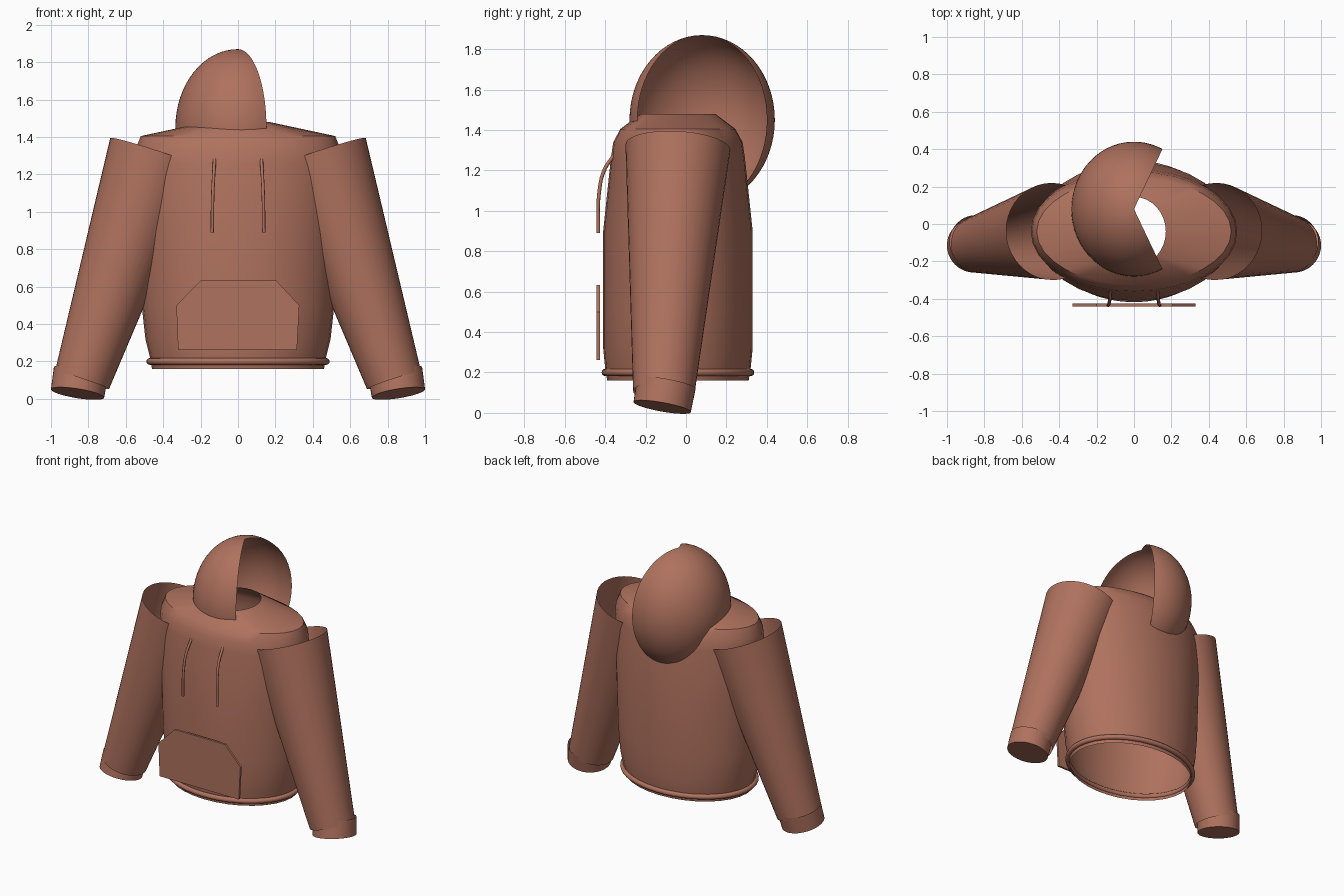
import bpy, bmesh
from math import sin, cos, pi, radians
from mathutils import Vector

if "Cube" in bpy.data.objects:
    bpy.data.objects.remove(bpy.data.objects["Cube"])

cloth = bpy.data.materials.new("clay_brown_cloth")
cloth.use_nodes = True
colour = (0.43, 0.168, 0.112, 1)
cloth.diffuse_color = colour
cloth.node_tree.nodes["Principled BSDF"].inputs["Base Color"].default_value = colour


def finish(name, bm, smooth=True):
    bmesh.ops.remove_doubles(bm, verts=bm.verts, dist=0.0001)
    bmesh.ops.recalc_face_normals(bm, faces=bm.faces)
    mesh = bpy.data.meshes.new(name)
    bm.to_mesh(mesh)
    bm.free()
    obj = bpy.data.objects.new(name, mesh)
    bpy.context.collection.objects.link(obj)
    mesh.materials.append(cloth)
    if smooth:
        bpy.ops.object.select_all(action='DESELECT')
        obj.select_set(True)
        bpy.context.view_layer.objects.active = obj
        bpy.ops.object.shade_smooth_by_angle(angle=radians(35))
    return obj


def loft(name, rings, closed=True, cap=False):
    """Skin a list of point rings; optionally close the last ring with a cap."""
    bm = bmesh.new()
    rows = [[bm.verts.new(p) for p in ring] for ring in rings]
    n = len(rows[0])
    for a, b in zip(rows, rows[1:]):
        for i in range(n if closed else n - 1):
            j = (i + 1) % n
            bm.faces.new((a[i], a[j], b[j], b[i]))
    if cap:
        bm.faces.new(rows[-1])
    return finish(name, bm)


def ellipse(z, rx, ry, n=32, cy=-0.04):
    return [(rx * cos(2 * pi * i / n), cy + ry * sin(2 * pi * i / n), z) for i in range(n)]


def disc(centre, axis, r, n=40):
    turn = Vector((0, 0, 1)).rotation_difference(axis)
    return [centre + turn @ Vector((r * cos(2 * pi * i / n), r * sin(2 * pi * i / n), 0))
            for i in range(n)]


# Hollow body, open at the waist and the neck
body = [(0.16, 0.46, 0.35), (0.22, 0.47, 0.36), (0.32, 0.495, 0.37), (0.5, 0.515, 0.37),
        (0.9, 0.53, 0.37), (1.26, 0.552, 0.332), (1.34, 0.546, 0.32),
        (1.405, 0.52, 0.285), (1.48, 0.17, 0.185)]
loft("body", [ellipse(*ring) for ring in body])

# Rolled hem round the waist
loft("waist_hem", [ellipse(0.2 + 0.018 * sin(a), 0.472 + 0.018 * cos(a), 0.36 + 0.018 * cos(a), 48)
                   for a in [2 * pi * k / 12 for k in range(13)]])

# Hood: part of an egg-shaped shell, open on one side
hood = []
for k in range(33):
    t = pi * k / 32
    hood.append([(0.335 * sin(t) * cos(p), 0.08 + 0.36 * sin(t) * sin(p), 1.45 + 0.42 * cos(t))
                 for p in [radians(63 + 234 * i / 40) for i in range(41)]])
loft("hood", hood, closed=False)

for side, s in (("left", 1), ("right", -1)):
    # Tapered sleeve, open at the shoulder
    top = Vector((0.436 * s, -0.04, 1.314))
    low = Vector((0.834 * s, -0.11, 0.1))
    axis = (top - low).normalized()
    loft(side + "_sleeve", [disc(top, axis, 0.26), disc(low, axis, 0.152)])

    # Cuff with a closed end
    tilt = Vector((-0.16 * s, 0.18, 1)).normalized()
    end = Vector((0.858 * s, -0.118, 0.029))
    loft(side + "_cuff", [disc(end + tilt * 0.12, tilt, 0.147), disc(end, tilt, 0.144)], cap=True)

    # Drawstring hanging from the neck
    curve = bpy.data.curves.new(side + "_drawstring", 'CURVE')
    curve.dimensions = '3D'
    curve.bevel_depth = 0.009
    curve.bevel_resolution = 2
    curve.use_fill_caps = True
    path = [(0.125, -0.35, 1.285), (0.13, -0.405, 1.2), (0.135, -0.43, 1.09), (0.138, -0.434, 0.89)]
    spline = curve.splines.new('BEZIER')
    spline.bezier_points.add(len(path) - 1)
    for point, (x, y, z) in zip(spline.bezier_points, path):
        point.co = (x * s, y, z)
        point.handle_left_type = point.handle_right_type = 'AUTO'
    curve.materials.append(cloth)
    bpy.context.collection.objects.link(bpy.data.objects.new(side + "_drawstring", curve))

# Flat front pocket with clipped upper corners
bm = bmesh.new()
outline = [(-0.32, 0.262), (0.315, 0.262), (0.328, 0.5), (0.205, 0.632), (-0.2, 0.632), (-0.33, 0.5)]
face = bm.faces.new([bm.verts.new((x, -0.442, z)) for x, z in outline])
back = bmesh.ops.extrude_face_region(bm, geom=[face])
bmesh.ops.translate(bm, vec=(0, 0.016, 0),
                    verts=[v for v in back["geom"] if isinstance(v, bmesh.types.BMVert)])
finish("front_pocket", bm, smooth=False)
